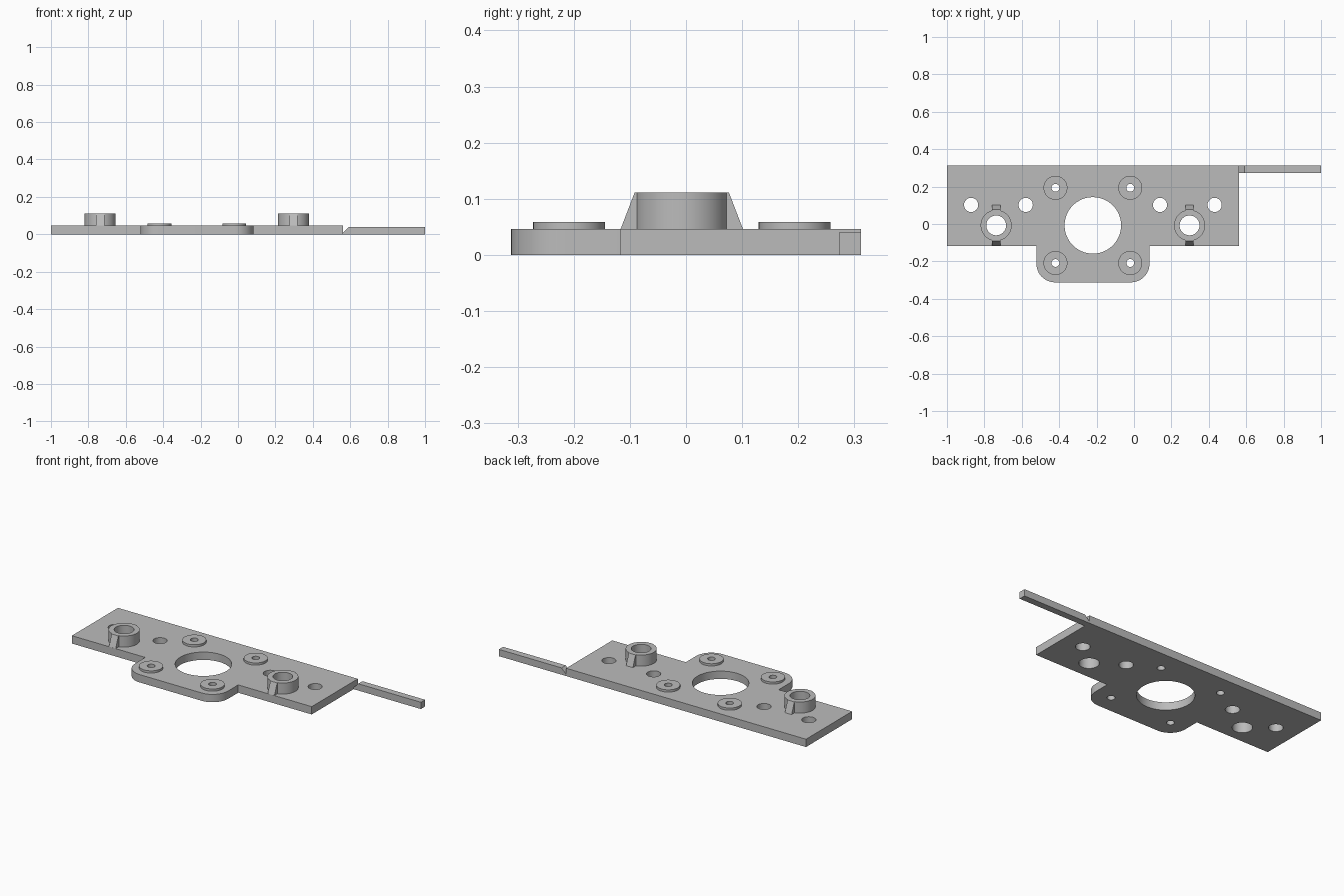
import bpy, bmesh
from math import sin, cos, pi, radians
from mathutils import Matrix, Vector

cube = bpy.data.objects.get("Cube")
if cube:
    bpy.data.objects.remove(cube, do_unlink=True)

grey = bpy.data.materials.new("grey_plastic")
grey.use_nodes = True
colour = (0.5, 0.5, 0.5, 1)
grey.diffuse_color = colour
grey.node_tree.nodes["Principled BSDF"].inputs["Base Color"].default_value = colour

CX, CY = -0.22, -0.0075          # centre of the mounting pattern
PLATE_TOP, PAD_TOP, BOSS_TOP = 0.046, 0.059, 0.111
BACK, TAB_FRONT, STRIP_FRONT = 0.312, -0.312, -0.117


def arc(x, y, r, start=0, end=360, n=48):
    """Points along an arc; a full circle leaves out the repeated end."""
    count = n if end - start == 360 else n + 1
    return [(x + r * cos(radians(start + (end - start) * i / n)),
             y + r * sin(radians(start + (end - start) * i / n))) for i in range(count)]


def prism(name, loops, low, high, matrix=None):
    """Extrude an outline, with optional hole loops, from low to high."""
    bm = bmesh.new()
    edges = []
    for loop in loops:
        verts = [bm.verts.new((x, y, low)) for x, y in loop]
        edges += [bm.edges.new((a, b)) for a, b in zip(verts, verts[1:] + verts[:1])]
    bmesh.ops.triangle_fill(bm, use_beauty=True, edges=edges, normal=(0, 0, 1))
    top = bmesh.ops.extrude_face_region(bm, geom=bm.faces[:], use_keep_orig=True)
    moved = [g for g in top["geom"] if isinstance(g, bmesh.types.BMVert)]
    bmesh.ops.translate(bm, verts=moved, vec=(0, 0, high - low))
    if matrix:
        bm.transform(matrix)
    bmesh.ops.recalc_face_normals(bm, faces=bm.faces[:])
    mesh = bpy.data.meshes.new(name)
    bm.to_mesh(mesh)
    bm.free()
    mesh.materials.append(grey)
    obj = bpy.data.objects.new(name, mesh)
    bpy.context.collection.objects.link(obj)
    bpy.ops.object.select_all(action="DESELECT")
    obj.select_set(True)
    bpy.context.view_layer.objects.active = obj
    bpy.ops.object.shade_smooth_by_angle(angle=radians(30))
    return obj


sides = (("right", -1), ("left", 1))
ends = (("front", -1), ("back", 1))
bosses = [(name, CX + s * 0.517) for name, s in sides]
pads = [(f"{e}_{n}", CX + s * 0.2, CY + t * 0.201) for n, s in sides for e, t in ends]

# Base plate: long strip with a rounded tab at the front
R = 0.1
tab_right, tab_left = CX - 0.302, CX + 0.303
outline = [(-1, BACK), (-1, STRIP_FRONT), (tab_right, STRIP_FRONT)]
outline += arc(tab_right + R, TAB_FRONT + R, R, 180, 270, 12)
outline += arc(tab_left - R, TAB_FRONT + R, R, 270, 360, 12)
outline += [(tab_left, STRIP_FRONT), (0.562, STRIP_FRONT), (0.562, BACK)]

holes = [arc(CX, CY, 0.151, n=64)]
holes += [arc(x, CY, 0.053) for _, x in bosses]
holes += [arc(x, y, 0.021, n=24) for _, x, y in pads]
holes += [arc(CX + s * d, 0.102, 0.038, n=32) for _, s in sides for d in (0.359, 0.651)]
prism("base_plate", [outline] + holes, 0, PLATE_TOP)

# Raised screw pads around the large opening
for name, x, y in pads:
    prism(f"screw_pad_{name}", [arc(x, y, 0.064), arc(x, y, 0.021, n=24)], PLATE_TOP, PAD_TOP)

# Hollow bosses, each with a tapered rib in front and behind
for name, x in bosses:
    prism(f"boss_{name}", [arc(x, CY, 0.083), arc(x, CY, 0.053)], PLATE_TOP, BOSS_TOP)
    for end, t in ends:
        rib = [(CY + t * 0.07, PLATE_TOP), (CY + t * 0.109, PLATE_TOP),
               (CY + t * 0.084, BOSS_TOP), (CY + t * 0.07, BOSS_TOP)]
        # profile axes map to y and z, thickness runs along x
        turn = Matrix(((0, 0, 1, x), (1, 0, 0, 0), (0, 1, 0, 0), (0, 0, 0, 1)))
        prism(f"boss_rib_{name}_{end}", [rib], -0.022, 0.022, turn)

# Thin arm along the back edge, with a snap-off notch at its root
arm = [(0.562, 0), (1, 0), (1, 0.04), (0.592, 0.04), (0.562, 0.01)]
turn = Matrix(((1, 0, 0, 0), (0, 0, 1, 0), (0, 1, 0, 0), (0, 0, 0, 1)))
prism("snap_off_arm", [arm], 0.273, BACK, turn)
